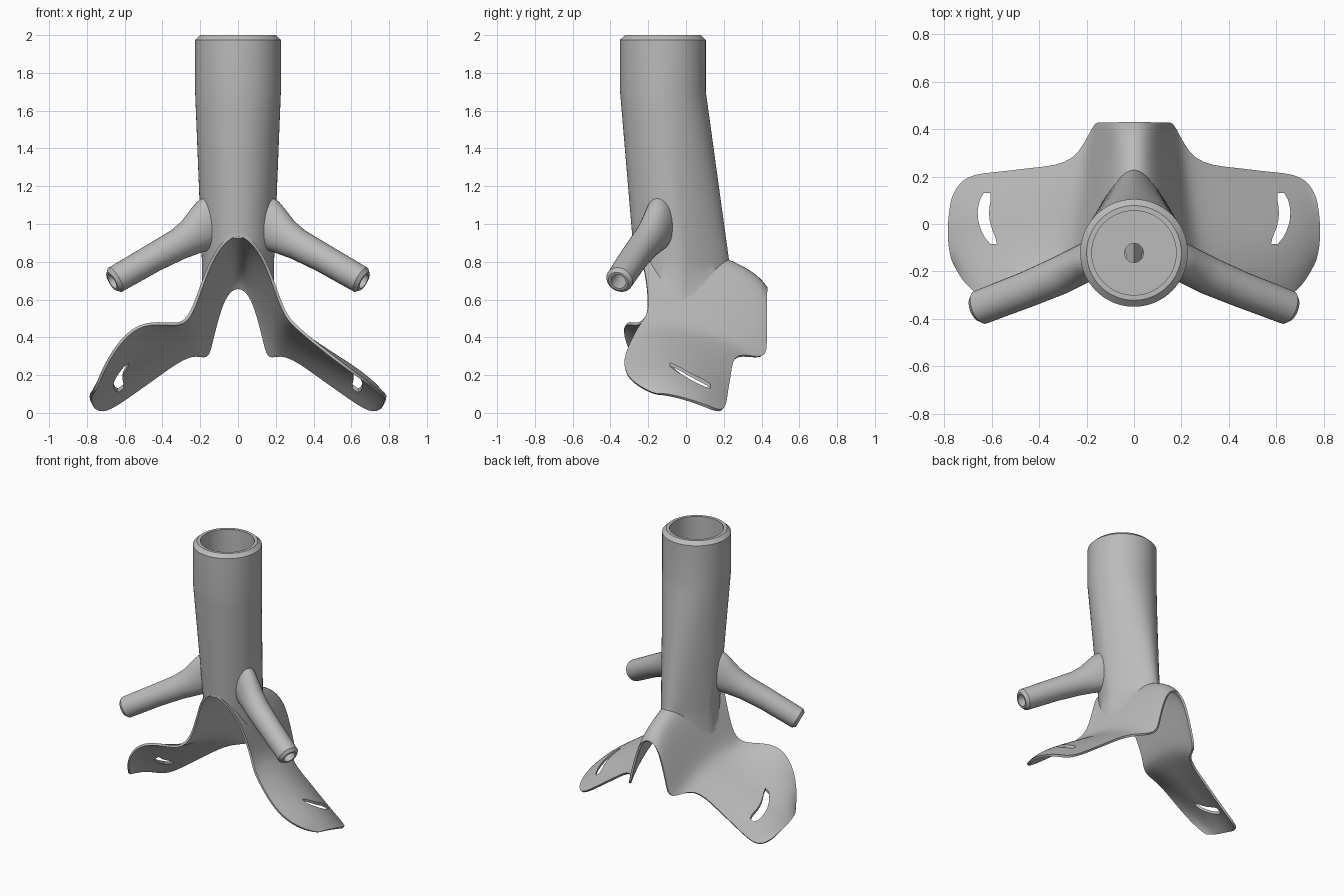
import bpy, bmesh
from math import sin, cos, pi, radians
from mathutils import Vector

cube = bpy.data.objects.get("Cube")
if cube:
    bpy.data.objects.remove(cube)

grey = bpy.data.materials.new("matte_grey")
grey.use_nodes = True
COLOUR = (0.5, 0.5, 0.5, 1)
grey.diffuse_color = COLOUR
grey.node_tree.nodes["Principled BSDF"].inputs["Base Color"].default_value = COLOUR


def make(name, bm):
    """Turn a bmesh into a grey object."""
    bmesh.ops.recalc_face_normals(bm, faces=bm.faces)
    mesh = bpy.data.meshes.new(name)
    bm.to_mesh(mesh)
    bm.free()
    mesh.materials.append(grey)
    ob = bpy.data.objects.new(name, mesh)
    bpy.context.collection.objects.link(ob)
    return ob


def bake(ob):
    """Replace the mesh with its modified form."""
    graph = bpy.context.evaluated_depsgraph_get()
    mesh = bpy.data.meshes.new_from_object(ob.evaluated_get(graph))
    ob.modifiers.clear()
    ob.data = mesh


def combine(ob, other, operation):
    """Boolean another object into this one and drop the other."""
    mod = ob.modifiers.new("boolean", 'BOOLEAN')
    mod.operation, mod.solver, mod.object = operation, 'EXACT', other
    bake(ob)
    bpy.data.objects.remove(other)


def loft(name, rings):
    """Skin closed rings of equal length and cap both ends."""
    bm = bmesh.new()
    loops = [[bm.verts.new(p) for p in ring] for ring in rings]
    n = len(loops[0])
    for a, b in zip(loops, loops[1:]):
        for i in range(n):
            j = (i + 1) % n
            bm.faces.new((a[i], a[j], b[j], b[i]))
    bm.faces.new(loops[0])
    bm.faces.new(loops[-1][::-1])
    return make(name, bm)


# Main tube: cup and drilled floor at the top, tapering to a wedge
SIDES = 64
ANGLES = [2 * pi * i / SIDES for i in range(SIDES)]
AXIS_Y, TUBE_R, SHOULDER, BASE = -0.122, 0.227, 1.7, 0.8


def circle(r, z, slope=0, squash=1):
    """Horizontal ring whose sides may drop away from x = 0."""
    return [(r * cos(a) * squash, AXIS_Y + r * sin(a), z - slope * abs(r * cos(a)))
            for a in ANGLES]


def wedge(t, z):
    """Section from the round shoulder (0) to the saddle (1)."""
    ring = []
    for a in ANGLES:
        s, c = sin(a), cos(a)
        x = c * (TUBE_R - 0.036 * t) * (1 - 0.45 * t * max(s, 0))
        ring.append((x, AXIS_Y + 0.1 * t + (TUBE_R + 0.024 * t) * s, z))
    return ring


# The drilled channel ends on a small ridge that parts towards both pipes
rings = [circle(0.04, 1.1, 0, 0.02), circle(0.04, 1.1, 1.5),
         circle(0.04, SHOULDER), circle(0.178, SHOULDER),
         circle(0.178, 2), circle(0.2, 2), circle(TUBE_R, 1.975)]
rings += [wedge(i / 12, SHOULDER + (BASE - SHOULDER) * i / 12) for i in range(13)]
rings.append(wedge(1, 0.35))
body = loft("tube_with_saddle", rings)


# Side pipes: roots flared only in height, with chamfered tips
def pipe(side):
    stations = [((0.08, -0.115, 1.05), 0.13), ((0.14, -0.135, 1.01), 0.135),
                ((0.19, -0.155, 0.97), 0.122), ((0.25, -0.185, 0.93), 0.098),
                ((0.32, -0.22, 0.89), 0.083), ((0.45, -0.275, 0.82), 0.076),
                ((0.65, -0.352, 0.705), 0.073)]
    path = [(Vector((p[0] * side, p[1], p[2])), r) for p, r in stations]
    tip = path[-1][0]
    out = (tip - path[-2][0]).normalized()
    path.append((tip + out * 0.02, 0.055))

    def ring(p, d, r):
        u = d.cross(Vector((0, 0, 1))).normalized()
        v = u.cross(d)
        return [p + u * min(r, 0.08) * cos(a) + v * r * sin(a) for a in ANGLES[::2]]

    rings = []
    for i, (p, r) in enumerate(path):
        d = out
        if i < len(stations) - 1:
            d = (path[i + 1][0] - path[max(i - 1, 0)][0]).normalized()
        rings.append(ring(p, d, r))
    bore = [ring(tip + out * s, out, 0.042) for s in (0.1, -0.74)]
    return loft("pipe", rings), loft("bore", bore)


# Saddle sheet: front, middle and back points of each station, from ridge to tip
STATIONS = [
    ((0, -.29, .965), (0, .2, .825), (0, .425, .675)),
    ((.09, -.27, .895), (.06, .21, .79), (.065, .425, .63)),
    ((.155, -.22, .78), (.115, .22, .66), (.105, .425, .52)),
    ((.21, -.2, .62), (.165, .23, .50), (.14, .425, .38)),
    ((.25, -.2, .52), (.2, .18, .43), (.165, .425, .27)),
    ((.30, -.25, .46), (.27, .02, .42), (.24, .25, .33)),
    ((.42, -.30, .36), (.42, -.02, .34), (.42, .235, .2)),
    ((.56, -.34, .25), (.56, -.04, .26), (.56, .215, .10)),
    ((.69, -.29, .16), (.70, -.04, .165), (.71, .205, -.005)),
    ((.755, -.17, .1), (.78, -.05, .085), (.765, .12, .03)),
]
# The right flap curls up more at its front edge
RIGHT_LIFT = {6: 0.12, 7: 0.21, 8: 0.13, 9: 0.02}
ROWS = 10


def station_row(i, side):
    front, mid, back = (Vector(p) for p in STATIONS[i])
    lift = RIGHT_LIFT.get(i, 0) if side < 0 else 0
    points = []
    for k in range(ROWS + 1):
        t = k / ROWS
        p = front * (2 * t - 1) * (t - 1) + mid * 4 * t * (1 - t) + back * t * (2 * t - 1)
        points.append((p.x * side, p.y, p.z + lift * max(0, 1 - 2 * t) ** 1.5))
    return points


last = len(STATIONS) - 1
columns = [station_row(i, -1) for i in range(last, 0, -1)]
columns += [station_row(i, 1) for i in range(last + 1)]
bm = bmesh.new()
grid = [[bm.verts.new(p) for p in col] for col in columns]
for a, b in zip(grid, grid[1:]):
    for k in range(ROWS):
        bm.faces.new((a[k], b[k], b[k + 1], a[k + 1]))
sheet = make("saddle_sheet", bm)
sheet.modifiers.new("smooth", 'SUBSURF').levels = 2
bake(sheet)

# Trim the tube to the saddle with everything that lies below the sheet
bm = bmesh.new()
bm.from_mesh(sheet.data)
below = bmesh.ops.extrude_face_region(bm, geom=bm.faces[:], use_keep_orig=True)
for v in below["geom"]:
    if isinstance(v, bmesh.types.BMVert):
        v.co.z = -1
combine(body, make("space_below", bm), 'DIFFERENCE')

shell = sheet.modifiers.new("thickness", 'SOLIDIFY')
shell.thickness, shell.offset = 0.015, 0
bake(sheet)
combine(body, sheet, 'UNION')

# Join the pipes, then drill their bores through to the central channel
pipes = [pipe(side) for side in (1, -1)]
for solid, bore in pipes:
    combine(body, solid, 'UNION')
for solid, bore in pipes:
    combine(body, bore, 'DIFFERENCE')

# Curved strap slots through both flaps
for side in (-1, 1):
    low, high = [], []
    for k in range(9):
        t = k / 8
        x = 0.592 + 0.028 * t + 0.028 * sin(pi * t)
        y = -0.085 + 0.215 * t
        half = 0.024 - 0.01 * (abs(2 * t - 1) ** 6)
        low.append((side * (x - half), y))
        high.append((side * (x + half), y))
    outline = low + high[::-1]
    slot = loft("slot", [[(x, y, z) for x, y in outline] for z in (-0.2, 0.6)])
    combine(body, slot, 'DIFFERENCE')

# Smooth shading with crisp edges
bpy.ops.object.select_all(action='DESELECT')
body.select_set(True)
bpy.context.view_layer.objects.active = body
bpy.ops.object.shade_smooth_by_angle(angle=radians(35))
